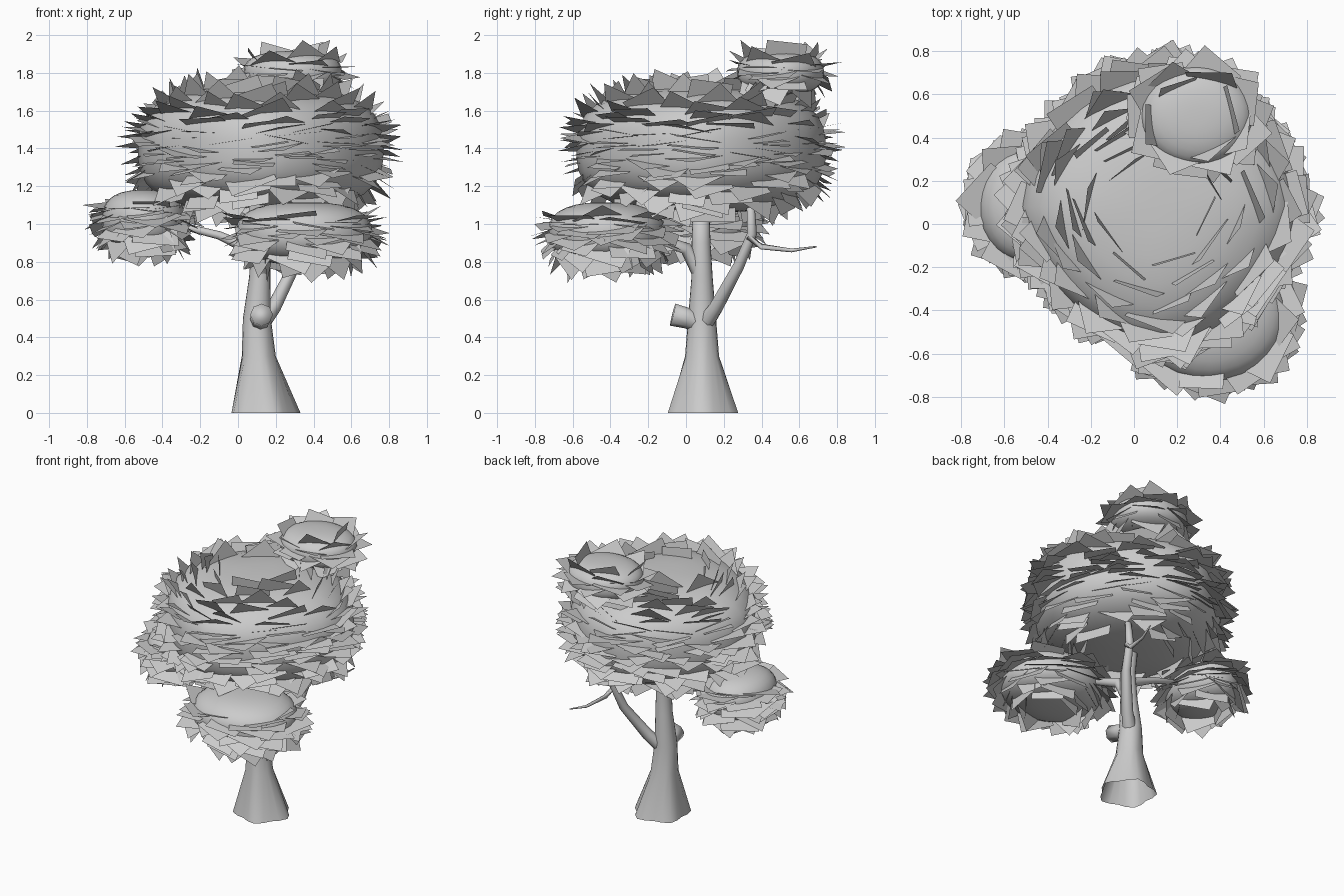
import bpy, bmesh, math, random
from mathutils import Vector

if "Cube" in bpy.data.objects:
    bpy.data.objects.remove(bpy.data.objects["Cube"], do_unlink=True)
random.seed(4)

grey = bpy.data.materials.new("plain_grey")
grey.use_nodes = True
grey.diffuse_color = (0.6, 0.6, 0.6, 1)
grey.node_tree.nodes["Principled BSDF"].inputs["Base Color"].default_value = (0.6, 0.6, 0.6, 1)


def finish(name, bm, smooth):
    mesh = bpy.data.meshes.new(name)
    for f in bm.faces:
        f.smooth = smooth
    bm.to_mesh(mesh)
    bm.free()
    mesh.materials.append(grey)
    obj = bpy.data.objects.new(name, mesh)
    bpy.context.collection.objects.link(obj)


def limb(name, path, sides=8, lobes=0.0):
    """Tapered tube through (x, y, z, radius) points; lobes wave the root flare."""
    bm = bmesh.new()
    pts = [Vector(p[:3]) for p in path]
    rings = []
    for i, p in enumerate(pts):
        d = (pts[min(i + 1, len(pts) - 1)] - pts[max(i - 1, 0)]).normalized()
        if lobes:
            d = Vector((0, 0, 1))
        u = (Vector((0, 1, 0)) if abs(d.y) < 0.9 else Vector((1, 0, 0))).cross(d).normalized()
        v = d.cross(u)
        ring = []
        for k in range(sides):
            a = 2 * math.pi * k / sides
            r = path[i][3] * (1 + lobes * math.cos(5 * a) * (i == 0))
            ring.append(bm.verts.new(p + r * (u * math.cos(a) + v * math.sin(a))))
        rings.append(ring)
    for lo, hi in zip(rings, rings[1:]):
        for k in range(sides):
            n = (k + 1) % sides
            bm.faces.new((lo[k], lo[n], hi[n], hi[k]))
    bm.faces.new(rings[-1])
    finish(name, bm, True)


def puff_point(d, centre, radii, p, q):
    """Point and outward normal on a boxy rounded blob in direction d."""
    plan = abs(d.x) ** p + abs(d.y) ** p
    s = (plan ** (q / p) + abs(d.z) ** q) ** (-1 / q)
    e = d * s
    w = max(plan * s ** p, 1e-6) ** (q / p - 1)
    n = Vector((math.copysign(w * abs(e.x) ** (p - 1), e.x) / radii[0],
                math.copysign(w * abs(e.y) ** (p - 1), e.y) / radii[1],
                math.copysign(abs(e.z) ** (q - 1), e.z) / radii[2]))
    return Vector(centre) + Vector(e[i] * radii[i] for i in range(3)), n.normalized()


def foliage(name, centre, radii, cards, size, top, droop, p=2.0, q=2.6):
    # Smooth body
    bm = bmesh.new()
    bmesh.ops.create_uvsphere(bm, u_segments=28, v_segments=18, radius=1)
    for v in bm.verts:
        v.co = puff_point(v.co.normalized(), centre, radii, p, q)[0]
    finish(name + "_body", bm, True)
    # Square leaf cards standing out along the drooping surface normal
    bm = bmesh.new()
    for i in range(cards):
        z = top - (top + 0.92) * (i + 0.5) / cards
        a = i * math.pi * (3 - math.sqrt(5)) + random.uniform(-0.3, 0.3)
        r = math.sqrt(1 - z * z)
        co, n = puff_point(Vector((r * math.cos(a), r * math.sin(a), z)), centre, radii, p, q)
        n = (n - Vector((0, 0, droop))).normalized()
        t = Vector((0, 0, 1)).cross(n).normalized()
        t = (t + n.cross(t) * random.uniform(-0.2, 0.2)).normalized()
        turn = random.uniform(0, math.pi / 2)
        half = size * random.uniform(0.8, 1.1)
        co = co - n * half * 0.3
        bm.faces.new([bm.verts.new(co + half * (n * math.cos(turn + k * math.pi / 2)
                                                + t * math.sin(turn + k * math.pi / 2)))
                      for k in range(4)])
    finish(name + "_leaves", bm, False)


# Trunk and limbs
limb("trunk", [(0.135, 0.09, 0, 0.178), (0.11, 0.085, 0.3, 0.09), (0.1, 0.085, 0.5, 0.074),
               (0.115, 0.085, 0.72, 0.056), (0.12, 0.08, 0.9, 0.05),
               (0.08, 0.08, 1.15, 0.04)], 20, 0.1)
limb("cut_stub", [(0.11, 0.08, 0.47, 0.05), (0.12, 0.01, 0.5, 0.055), (0.125, -0.07, 0.52, 0.06)])
limb("back_branch", [(0.11, 0.09, 0.46, 0.05), (0.19, 0.16, 0.56, 0.038), (0.3, 0.28, 0.78, 0.03),
                     (0.33, 0.35, 0.95, 0.026), (0.34, 0.34, 1.14, 0.02)])
limb("back_twig", [(0.34, 0.33, 0.93, 0.018), (0.36, 0.4, 0.88, 0.015), (0.4, 0.56, 0.86, 0.01),
                   (0.44, 0.69, 0.88, 0.004)], 6)
limb("front_branch", [(0.12, 0.08, 0.72, 0.04), (0.13, 0.0, 0.87, 0.035), (0.22, -0.22, 0.95, 0.02)])
limb("side_branch", [(0.12, 0.08, 0.84, 0.035), (-0.1, 0.08, 0.94, 0.022), (-0.42, 0.1, 1.02, 0.015)])

# Leafy masses
foliage("main_crown", (0.12, 0.08, 1.395), (0.65, 0.66, 0.335), 270, 0.165, 0.95, 0.12, 1.65, 2.8)
foliage("front_puff", (0.35, -0.42, 0.95), (0.36, 0.31, 0.165), 75, 0.165, 0.55, 0.35)
foliage("side_puff", (-0.5, 0.09, 1.02), (0.22, 0.27, 0.16), 65, 0.165, 0.55, 0.35)
foliage("top_puff", (0.29, 0.5, 1.8), (0.26, 0.23, 0.115), 40, 0.15, 0.85, 0.2)
